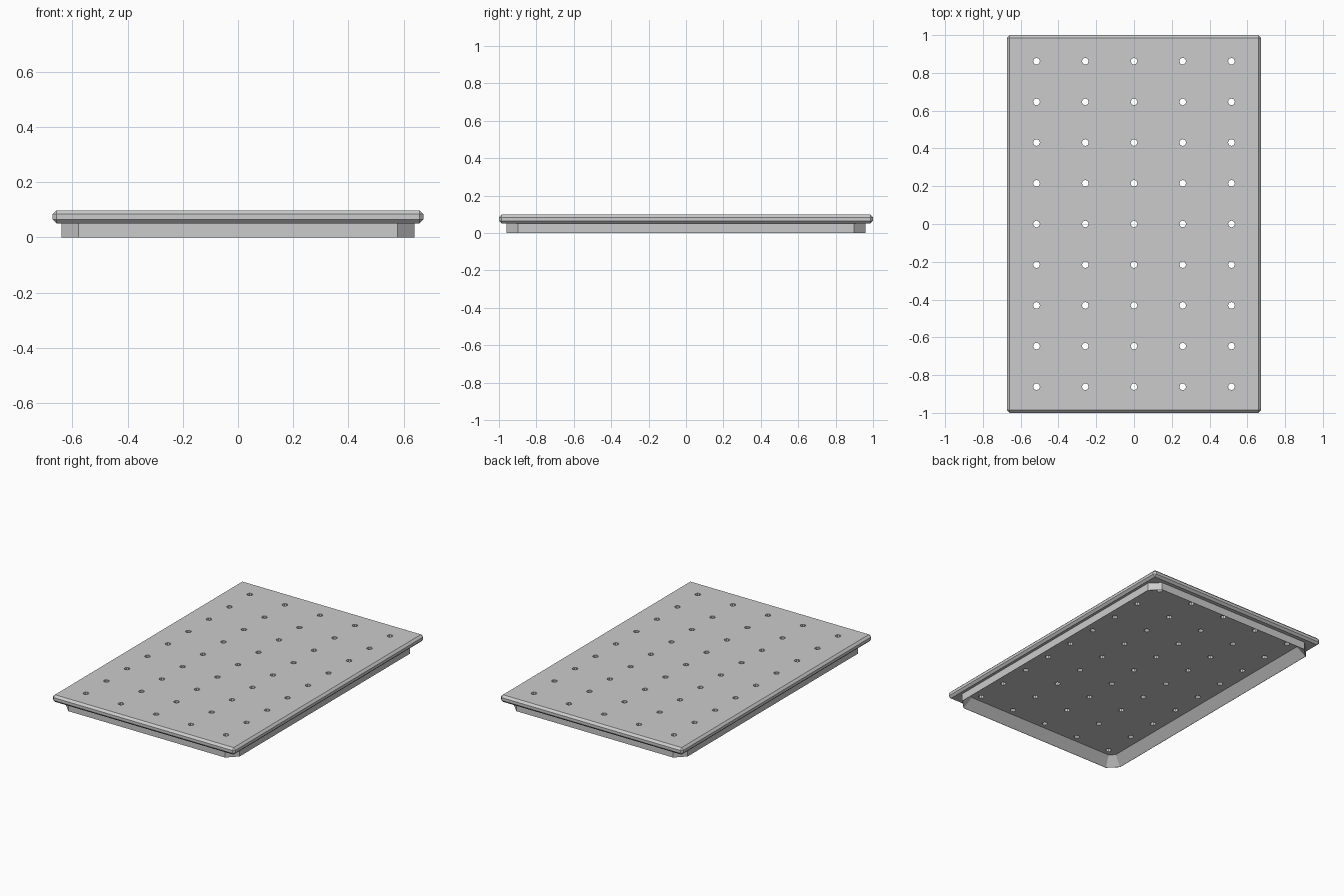
import bpy, bmesh
from mathutils import Matrix

if "Cube" in bpy.data.objects:
    bpy.data.objects.remove(bpy.data.objects["Cube"])

HX, HY = 0.672, 1.0            # plate half sizes
SX, SY, CUT = 0.64, 0.96, 0.063  # skirt half sizes and corner cut
Z_LOW, Z_TOP = 0.051, 0.098
SLOPE, DEPTH = 0.052, 0.06     # inner wall lean and pocket depth


def finish(bm, name):
    bmesh.ops.recalc_face_normals(bm, faces=bm.faces[:])
    me = bpy.data.meshes.new(name)
    bm.to_mesh(me)
    bm.free()
    ob = bpy.data.objects.new(name, me)
    bpy.context.collection.objects.link(ob)
    return ob


def loop(bm, d, z):
    """Rectangle with cut corners, moved inward by d."""
    x, y, c = SX - d, SY - d, CUT - 0.586 * d
    pts = [(x, c - y), (x, y - c), (x - c, y), (c - x, y),
           (-x, y - c), (-x, c - y), (c - x, -y), (x - c, -y)]
    return [bm.verts.new((px, py, z)) for px, py in pts]


def bridge(bm, a, b):
    for i in range(8):
        j = (i + 1) % 8
        bm.faces.new((a[i], a[j], b[j], b[i]))


def lean(z):
    return 0.002 + SLOPE * z / DEPTH


def cut(ob, cutter):
    cutter.hide_render = True
    m = ob.modifiers.new("cut", 'BOOLEAN')
    m.operation = 'DIFFERENCE'
    m.solver = 'EXACT'
    m.object = cutter
    bpy.context.view_layer.objects.active = ob
    bpy.ops.object.modifier_apply(modifier=m.name)
    bpy.data.objects.remove(cutter)


# top plate with bevelled edges
bm = bmesh.new()
bmesh.ops.create_cube(bm, size=1, matrix=Matrix.Translation((0, 0, (Z_LOW + Z_TOP) / 2))
                      @ Matrix.Diagonal((2 * HX, 2 * HY, Z_TOP - Z_LOW, 1)))
bmesh.ops.bevel(bm, geom=bm.edges[:], offset=0.014, segments=1, affect='EDGES', profile=0.5)
plate = finish(bm, "perforated_plate")

# shallow pocket under the plate
bm = bmesh.new()
low, high = loop(bm, lean(0.01), 0.01), loop(bm, lean(DEPTH), DEPTH)
bridge(bm, low, high)
bm.faces.new(low)
bm.faces.new(high)
cut(plate, finish(bm, "pocket_cutter"))

# grid of drain holes
bm = bmesh.new()
for i in range(-2, 3):
    for j in range(-4, 5):
        bmesh.ops.create_cone(bm, cap_ends=True, segments=8, radius1=0.018, radius2=0.018,
                              depth=0.3, matrix=Matrix.Translation((i * 0.258, j * 0.2155, 0.08)))
cut(plate, finish(bm, "hole_cutter"))

# skirt frame with cut corners and leaning inner walls
bm = bmesh.new()
rings = [loop(bm, 0, Z_LOW), loop(bm, 0, 0), loop(bm, lean(0), 0), loop(bm, lean(Z_LOW), Z_LOW)]
for k in range(4):
    bridge(bm, rings[k], rings[(k + 1) % 4])
finish(bm, "base_skirt")
